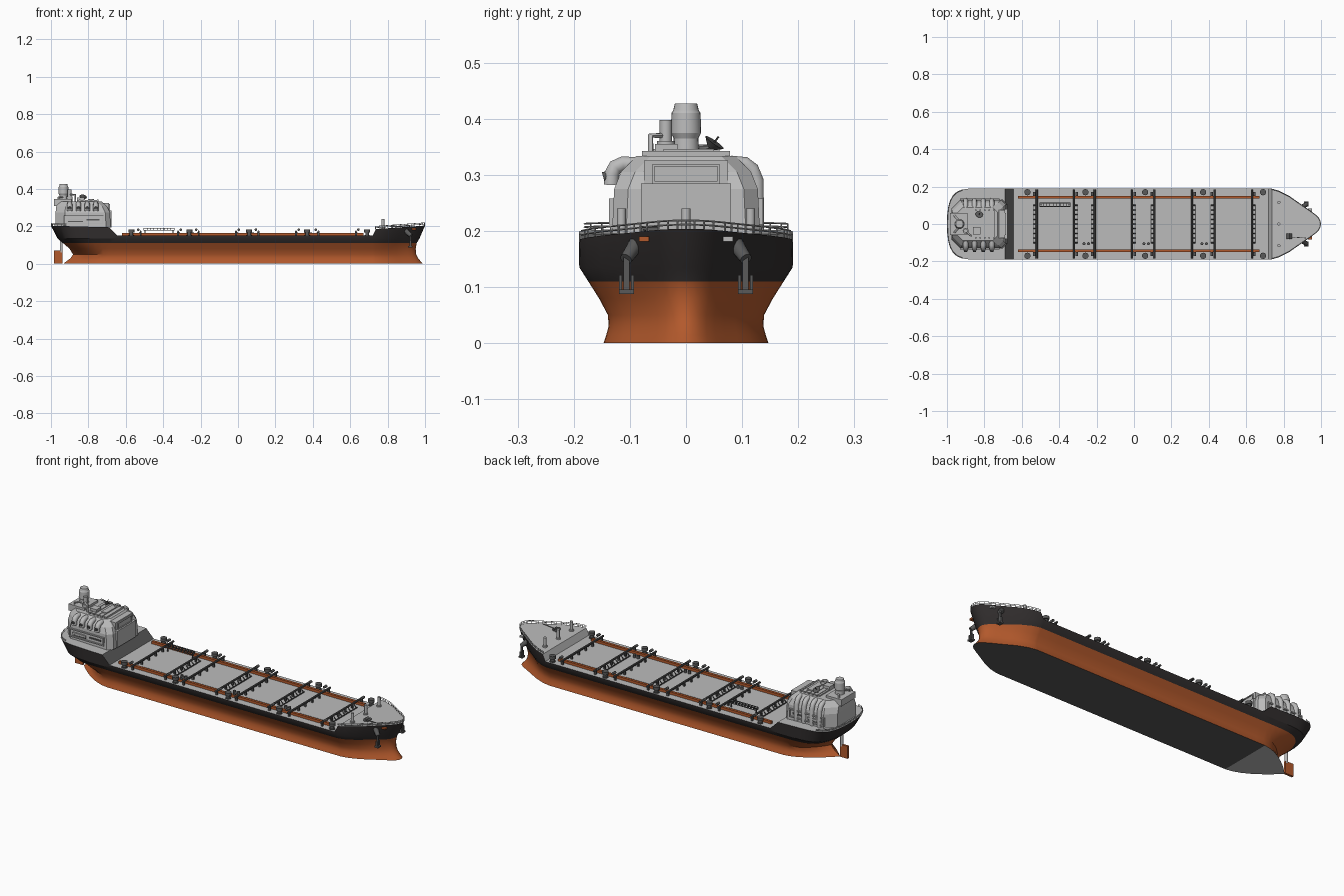
import bpy, bmesh, math
from mathutils import Vector, Matrix

if "Cube" in bpy.data.objects:
    bpy.data.objects.remove(bpy.data.objects["Cube"])


def mat(name, r, g, b):
    m = bpy.data.materials.new(name)
    m.diffuse_color = (r, g, b, 1)
    m.use_nodes = True
    m.node_tree.nodes["Principled BSDF"].inputs["Base Color"].default_value = m.diffuse_color
    return m


GREY = mat("light_grey", 0.5, 0.5, 0.5)
DARK = mat("dark_grey", 0.1, 0.1, 0.1)
BLACK = mat("hull_black", 0.03, 0.026, 0.026)
ORANGE = mat("hull_orange", 0.45, 0.1, 0.025)


def finish(name, bm, mats, smooth=None):
    bmesh.ops.remove_doubles(bm, verts=bm.verts, dist=1e-5)
    bmesh.ops.recalc_face_normals(bm, faces=bm.faces)
    me = bpy.data.meshes.new(name)
    bm.to_mesh(me)
    bm.free()
    ob = bpy.data.objects.new(name, me)
    bpy.context.collection.objects.link(ob)
    for m in mats:
        me.materials.append(m)
    if smooth:
        bpy.ops.object.select_all(action='DESELECT')
        ob.select_set(True)
        bpy.context.view_layer.objects.active = ob
        bpy.ops.object.shade_smooth_by_angle(angle=math.radians(smooth))
    return ob


def boxes(name, items, m):
    """Each item is (x0, x1, y0, y1, z0, z1)."""
    bm = bmesh.new()
    for x0, x1, y0, y1, z0, z1 in items:
        M = Matrix.Translation(((x0 + x1) / 2, (y0 + y1) / 2, (z0 + z1) / 2)) @ \
            Matrix.Diagonal((x1 - x0, y1 - y0, z1 - z0, 1))
        bmesh.ops.create_cube(bm, size=1, matrix=M)
    return finish(name, bm, [m])


def cyls(name, items, m, n=16):
    """Each item is (start, end, radius at start, radius at end)."""
    bm = bmesh.new()
    for a, b, r0, r1 in items:
        a, b = Vector(a), Vector(b)
        d = b - a
        M = Matrix.Translation((a + b) / 2) @ d.to_track_quat('Z', 'Y').to_matrix().to_4x4()
        bmesh.ops.create_cone(bm, cap_ends=True, segments=n, radius1=r0, radius2=r1,
                              depth=d.length, matrix=M)
    return finish(name, bm, [m], 40)


def tubes(name, paths, r, m, res=2):
    cu = bpy.data.curves.new(name, 'CURVE')
    cu.dimensions = '3D'
    cu.bevel_depth, cu.bevel_resolution, cu.use_fill_caps = r, res, True
    for p in paths:
        s = cu.splines.new('POLY')
        s.points.add(len(p) - 1)
        for q, c in zip(s.points, p):
            q.co = (*c, 1)
    tmp = bpy.data.objects.new("tmp", cu)
    bpy.context.collection.objects.link(tmp)
    dg = bpy.context.evaluated_depsgraph_get()
    bm = bmesh.new()
    bm.from_mesh(tmp.evaluated_get(dg).to_mesh())
    bpy.data.objects.remove(tmp)
    for f in bm.faces:
        f.material_index = 0
    return finish(name, bm, [m], 50)


# Hull levels: height, half width, stern x, bow x, stern roundness p and q
LEVELS = [(0, .147, -.935, .99, 1.7, 1), (.015, .142, -.915, .975, 1.7, 1), (.03, .138, -.895, .963, 1.8, .95),
          (.05, .139, -.882, .953, 2, .9), (.08, .155, -.9, .95, 3, .7), (.11, .174, -.935, .955, 4.5, .5),
          (.135, .19, -.965, .97, 6, .45), (None, .191, -1, 1, 8, .4)]
STERN = [1, .995, .98, .95, .9, .83, .74, .62, .48, .32, .16, 0]
MID = [-.645, -.3, 0, .35, .6]
BOW = [(0, 1), (.06, .99), (.2, .93), (.39, .79), (.54, .635), (.68, .49), (.8, .37), (.9, .26), (.96, .17), (.99, .08), (1, 0)]
NST = len(STERN) + len(MID) + len(BOW)


def hull_point(i, L):
    z, w, xs, xb, p, q = L
    if i < len(STERN):
        s = STERN[i]
        x, f, top = -.69 + s * (xs + .69), (1 - s ** p) ** q, .195 + .008 * s
    elif i < len(STERN) + len(MID):
        x, f, top = MID[i - len(STERN)], 1, .15
    else:
        t, f = BOW[i - len(STERN) - len(MID)]
        x, top = .72 + t * (xb - .72), (.15 if t == 0 else .184 + .02 * t)
    return Vector((x, w * f, top if z is None else z))


bm = bmesh.new()
grid = [[[bm.verts.new(Vector((1, s, 1)) * hull_point(i, L)) for L in LEVELS] for i in range(NST)] for s in (1, -1)]


def quad(vs, k):
    if len({tuple(v.co) for v in vs}) > 2:
        bm.faces.new(vs).material_index = k


for i in range(NST - 1):
    for g in grid:
        for j in range(len(LEVELS) - 1):
            quad((g[i][j], g[i + 1][j], g[i + 1][j + 1], g[i][j + 1]), 0 if j < 5 else 1)
    for j, k in ((0, 2 if i < len(STERN) - 1 else 3), (-1, 3 if i == len(STERN) - 1 else 2)):
        quad((grid[0][i][j], grid[0][i + 1][j], grid[1][i + 1][j], grid[1][i][j]), k)
finish("hull", bm, [ORANGE, BLACK, GREY, DARK], 30)

# Railings around the bow and stern
edge = [hull_point(i, LEVELS[-1]) for i in range(NST)]


def rail(name, pts, h):
    loop = [p.copy() for p in pts] + [Vector((p.x, -p.y, p.z)) for p in reversed(pts[:-1])]
    loop = [Vector((p.x * .998, p.y * .985, p.z)) for p in loop]
    paths = [[p + Vector((0, 0, h * k)) for p in loop] for k in (.5, 1)]
    for a, b in zip(loop, loop[1:]):
        for k in range(max(1, round((b - a).length / .025))):
            p = a.lerp(b, k / max(1, round((b - a).length / .025)))
            paths.append([p, p + Vector((0, 0, h))])
    tubes(name, paths, .0016, GREY, 0)


rail("bow_railing", edge[-len(BOW) + 1:], .015)
rail("stern_railing", edge[6::-1], .012)

# Rudder
boxes("rudder", [(-.985, -.937, -.006, .006, .002, .07)], ORANGE)
cyls("rudder_stock", [((-.945, 0, .06), (-.945, 0, .135), .008, .008)], GREY)

# Deck pipes and transverse beams
S = (-1, 1)
boxes("deck_pipes", [(-.62, .67, s * .143 - .007, s * .143 + .007, .15, .164) for s in S], ORANGE)
beams = [(-.52, -1), (-.32, 1), (-.21, -1), (-.01, 1), (.11, -1), (.31, 1), (.43, -1), (.63, 1)]
cyls("deck_beams", [((x, -.184, .172), (x, .184, .172), .0055, .0055) for x, d in beams], DARK, 8)
cyls("beam_ends", [((x + d * .014, s * .15, .182), (x + d * .014, s * .172, .182), .007, .007)
                   for x, d in beams for s in S], DARK, 10)
boxes("beam_feet", [(x - .005, x + .005, s * y - .004, s * y + .004, .149, .17)
                    for x, d in beams for s in S for y in (.03, .09, .17)], DARK)
tubes("beam_struts", [[(x + d * .018, -.1 + .025 * k, .15), (x, -.1 + .025 * k, .172)]
                      for x, d in beams for k in range(9)], .003, DARK, 0)
boxes("beam_sills", [(x + d * .019 - .002, x + d * .019 + .002, -.105, .105, .149, .155) for x, d in beams], DARK)
boxes("hatch_panels", [(a + .02, a + .18, -.115, .115, .149, .153) for a in (-.52, -.21, .11, .43)], GREY)

# Mooring drums along both sides, small vents, and the lattice walkway
drums = []
for x in (-.57, -.26, .06, .37, .69):
    for s in S:
        y = s * .17
        drums += [((x, y, .149), (x, y, .17), .01, .01), ((x, y, .168), (x, y, .184), .017, .017),
                  ((x, y, .15), (x, y, .155), .015, .015)]
cyls("mooring_drums", drums, DARK, 10)
cyls("deck_vents", [((x + d, -.105, .149), (x + d, -.105, .166), .008, .008)
                    for x in (-.255, .065, .375) for d in (-.012, .012)], DARK, 10)
walk = [(-.505, -.34, y - .002, y + .002, z, z + .003) for y in (.094, .112) for z in (.178, .188)]
walk += [(-.505 + k * .018, -.502 + k * .018, .094, .112, .178, .191) for k in range(10)]
walk += [(x, x + .005, .1, .106, .15, .18) for x in (-.5, -.35)]
boxes("lattice_walkway", walk, DARK)

# Forecastle posts and winch
cyls("forecastle_posts", [((.775, y, .18), (.775, y, .24), .008, .008) for y in (-.115, 0, .115)]
     + [((.775, y, .18), (.775, y, .195), .012, .012) for y in (-.115, 0, .115)], GREY, 12)
cyls("bow_winch", [((.825, -.08, .2), (.825, -.05, .2), .009, .009),
                   ((.84, -.08, .2), (.84, -.05, .2), .006, .006)], DARK, 12)
cyls("bow_chain", [((.845, -.07, .198), (.92, -.075, .202), .002, .002)], DARK, 6)

# Anchors and hawse pipes
for s, side in ((-1, "left"), (1, "right")):
    cyls(side + "_hawse_pipe", [((.89, s * .085, .182), (.925, s * .107, .15), .015, .011)], DARK, 12)
    boxes(side + "_anchor", [(.917, .926, s * .106 - .005, s * .106 + .005, .09, .158),
                             (.91, .933, s * .106 - .013, s * .106 + .013, .088, .096),
                             (.916, .927, s * .106 - .013, s * .106 - .008, .09, .122),
                             (.916, .927, s * .106 + .008, s * .106 + .013, .09, .122)], DARK)
    boxes(side + "_bow_plate", [(.93, .951, s * .075 - .009, s * .075 + .009, .181, .19)],
          ORANGE if s < 0 else GREY)

# Stern house: stacked rings that narrow to the roof
bm = bmesh.new()
prev = None
for x0, x1, y, z in ((-.975, -.68, .132, .194), (-.975, -.685, .128, .275), (-.972, -.7, .116, .305), (-.965, -.73, .088, .334)):
    c = .025
    ring = [bm.verts.new((a, b, z)) for a, b in
            ((x0 + c * 2, -y), (x1 - c, -y), (x1, -y + c), (x1, y - c), (x1 - c, y), (x0 + c * 2, y), (x0, y - c * 2), (x0, -y + c * 2))]
    if prev:
        for k in range(8):
            bm.faces.new((prev[k], prev[k - 1], ring[k - 1], ring[k]))
    else:
        bm.faces.new(ring)
    prev = ring
bm.faces.new(prev)
finish("stern_house", bm, [GREY])

# Bridge front with window frame, plus roof blocks
boxes("bridge_front", [(-.74, -.676, -.08, .08, .195, .285), (-.75, -.69, -.075, .075, .28, .326)], GREY)
boxes("bridge_window_frame", [(-.692, -.684, -.06, .06, z, z + .004) for z in (.285, .315)]
      + [(-.692, -.684, y, y + .004, .285, .319) for y in (-.06, .056)], GREY)
boxes("bridge_window", [(-.692, -.688, -.056, .056, .289, .315)], GREY)
boxes("roof_blocks", [(-.86, -.75, -.07, .07, .33, .34), (-.985, -.89, -.06, .06, .31, .346),
                      (-.86, -.82, -.055, -.015, .335, .355), (-.8, -.77, -.04, .05, .335, .346)], GREY)
boxes("roof_ribs", [(-.85 + k * .024, -.842 + k * .024, -.078, .078, .33, .343) for k in range(5)], GREY)

# Side panels, lower slots and doors
for s, side in ((-1, "front"), (1, "back")):
    ya, yb = sorted((s * .125, s * .137))
    boxes(side + "_side_bars", [(-.93, -.72, ya, yb, .212, .218), (-.93, -.72, ya, yb, .252, .258),
                                (-.93, -.924, ya, yb, .212, .258), (-.726, -.72, ya, yb, .212, .258),
                                (-.91, -.83, ya, yb, .23, .24)], GREY)
    yc, yd = sorted((s * .125, s * .134))
    boxes(side + "_side_slots", [(-.91, -.83, yc, yd, .222, .228), (-.81, -.74, yc, yd, .23, .238)], DARK)

# Curved vent tubes: short hoods in front, long tubes behind
XS = (-.9, -.853, -.806, -.76)
tubes("front_vent_hoods", [[(x, -.085, .318), (x, -.112, .32), (x, -.126, .314), (x, -.132, .302), (x, -.133, .282)]
                           for x in XS], .014, GREY, 3)
cyls("front_vent_mouths", [((x, -.14, .298), (x, -.1475, .296), .009, .009) for x in XS], DARK, 12)
tubes("back_vent_tubes", [[(x, .08, .322), (x, .105, .32), (x, .118, .31), (x, .126, .29), (x, .127, .2)]
                          for x in XS], .013, GREY, 3)

# Funnel, exhaust and small masts
F = [(.33, .024), (.365, .022), (.375, .027), (.41, .026), (.415, .023), (.427, .02)]
cyls("funnel", [((-.933, 0, a), (-.933, 0, b), r, q) for (a, r), (b, q) in zip(F, F[1:])], GREY, 20)
cyls("exhaust", [((-.9, -.036, .33), (-.9, -.036, .36), .016, .016), ((-.9, -.036, .358), (-.9, -.036, .398), .011, .011)], GREY, 16)
tubes("roof_pipes", [[(-.87, -.063, .33), (-.87, -.063, .37), (-.9, -.04, .37)],
                     [(-.96, .045, .31), (-.96, .045, .35), (-.93, .01, .35)],
                     [(-.96, -.045, .31), (-.96, -.045, .355), (-.93, -.01, .355)]], .005, GREY)

# Radar dish
cyls("dish_stand", [((-.83, .045, .333), (-.83, .045, .352), .005, .005),
                    ((-.83, .046, .352), (-.825, .058, .368), .0018, .0018)], DARK, 8)
cyls("radar_dish", [((-.83, .044, .348), (-.828, .051, .358), .007, .02)], DARK, 16)
